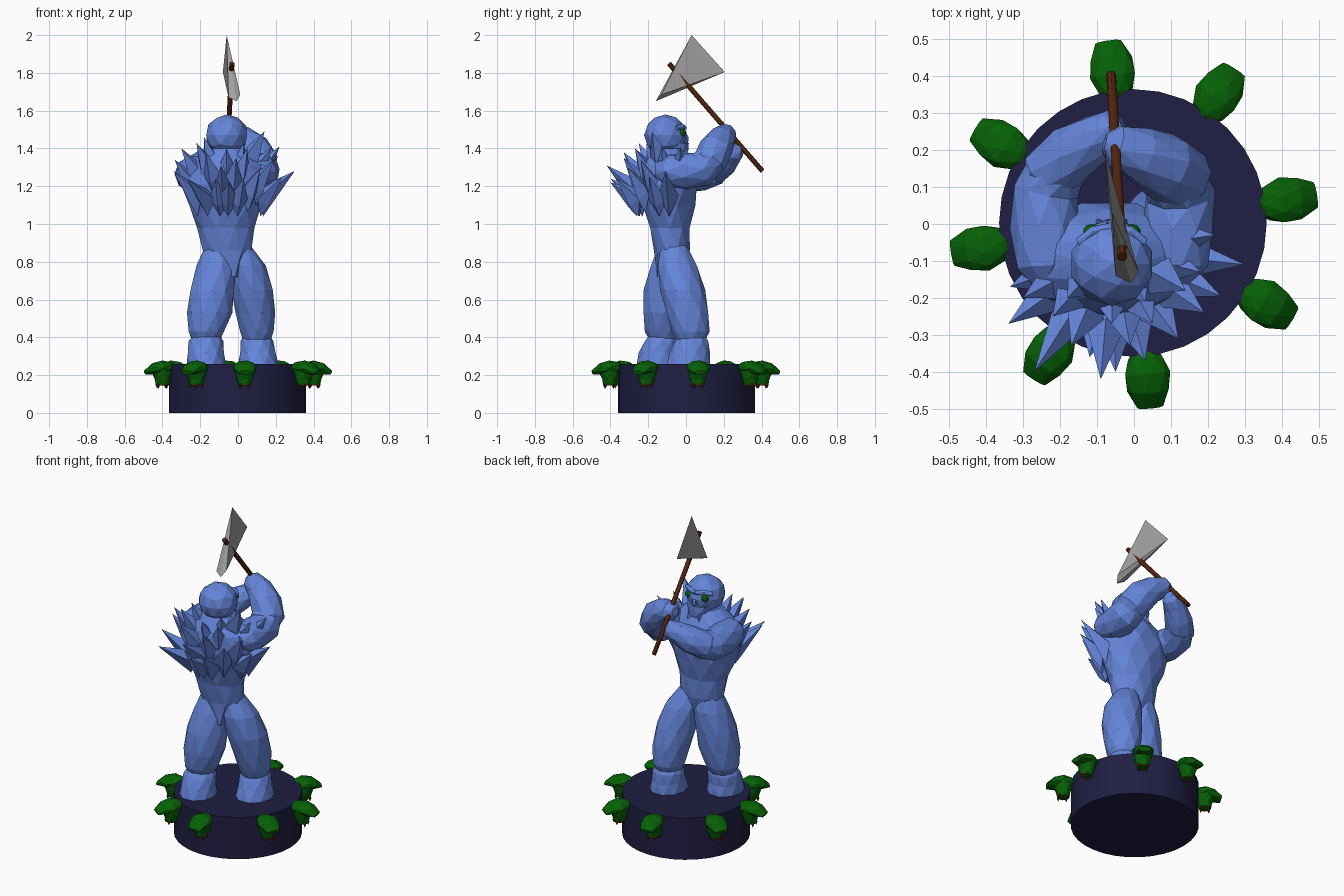
import bpy, bmesh, math
from mathutils import Vector as V, Matrix


def material(name, color):
    m = bpy.data.materials.new(name)
    m.diffuse_color = (*color, 1)
    return m


BLUE = material("blue_hide", (0.13, 0.235, 0.70))
NAVY = material("navy_stone", (0.014, 0.013, 0.056))
GREEN = material("dark_green", (0.002, 0.12, 0.002))
BROWN = material("brown_wood", (0.085, 0.018, 0.004))
STEEL = material("grey_steel", (0.35, 0.35, 0.35))
RED = material("dark_red", (0.30, 0.004, 0.004))


def finish(bm, name, mat):
    bmesh.ops.recalc_face_normals(bm, faces=bm.faces)
    me = bpy.data.meshes.new(name)
    bm.to_mesh(me)
    bm.free()
    me.materials.append(mat)
    ob = bpy.data.objects.new(name, me)
    bpy.context.collection.objects.link(ob)
    return ob


def loft(name, rings, mat, sides=9, flat=True):
    """Skin rings of (x, y, z, rx, ry); level rings, or square to the path."""
    bm = bmesh.new()
    pts = [V(r[:3]) for r in rings]
    loops = []
    for i, r in enumerate(rings):
        d = pts[min(i + 1, len(pts) - 1)] - pts[max(i - 1, 0)]
        rot = Matrix() if flat else d.to_track_quat('Z', 'Y').to_matrix().to_4x4()
        loop = []
        for k in range(sides):
            a = math.tau * (k + 0.5 * (i % 2)) / sides
            loop.append(bm.verts.new(pts[i] + rot @ V((r[3] * math.cos(a), r[4] * math.sin(a), 0))))
        loops.append(loop)
    for i in range(len(loops) - 1):
        a, b = loops[i], loops[i + 1]
        for k in range(sides):
            n = (k + 1) % sides
            if i % 2 == 0:
                bm.faces.new((a[k], a[n], b[k]))
                bm.faces.new((a[n], b[n], b[k]))
            else:
                bm.faces.new((a[k], a[n], b[n]))
                bm.faces.new((a[k], b[n], b[k]))
    bm.faces.new(loops[0][::-1])
    bm.faces.new(loops[-1])
    return finish(bm, name, mat)


def limb(name, pts, mat=BLUE, sides=9):
    return loft(name, [(*p[:4], p[3]) for p in pts], mat, sides, flat=False)


def ball(name, c, s, mat=BLUE, sub=2):
    bm = bmesh.new()
    bmesh.ops.create_icosphere(bm, subdivisions=sub, radius=1)
    for v in bm.verts:
        v.co = V((v.co.x * s[0], v.co.y * s[1], v.co.z * s[2])) + V(c)
    return finish(bm, name, mat)


def hull(name, points, mat):
    bm = bmesh.new()
    for p in points:
        bm.verts.new(p)
    bmesh.ops.convex_hull(bm, input=bm.verts)
    return finish(bm, name, mat)


def spike(name, tail, mid, tip, r, mat=BLUE):
    """Four sided shard with a pointed tail."""
    tail, mid, tip = V(tail), V(mid), V(tip)
    q = (tip - mid).to_track_quat('Z', 'Y')
    ring = [mid + q @ V(o) for o in ((r, 0, 0), (0, r, 0), (-r, 0, 0), (0, -r, 0))]
    return hull(name, [tail, tip] + ring, mat)


# Round plinth
bm = bmesh.new()
bmesh.ops.create_cone(bm, cap_ends=True, segments=32, radius1=0.362, radius2=0.362,
                      depth=0.26, matrix=Matrix.Translation((-0.003, 0.003, 0.13)))
plinth = finish(bm, "plinth", NAVY)
bpy.context.view_layer.objects.active = plinth
plinth.select_set(True)
bpy.ops.object.shade_smooth_by_angle(angle=math.radians(30))

# Eight beast heads around the plinth, built along +x and turned into place
for angle in (9, 57, 98, 149, 189, 237, 275, 329):
    parts = [
        loft("beast_skull", [(0.345, 0, 0.235, 0.035, 0.022), (0.365, 0, 0.24, 0.048, 0.03),
                             (0.405, 0, 0.242, 0.063, 0.036), (0.45, 0, 0.232, 0.058, 0.032),
                             (0.497, 0, 0.213, 0.036, 0.012)], GREEN, 9, flat=False),
        loft("beast_jaw", [(0.405, 0, 0.145, 0.035, 0.032), (0.405, 0, 0.18, 0.042, 0.046),
                           (0.41, 0, 0.23, 0.06, 0.055)], GREEN, 8)]
    for x, y in ((0.385, 0.022), (0.385, -0.022), (0.43, 0.022), (0.43, -0.022)):
        parts.append(spike("beast_fang", (x, y, 0.165), (x, y, 0.148), (x, y, 0.128), 0.009, RED))
    for p in parts:
        p.data.transform(Matrix.Rotation(math.radians(angle), 4, 'Z'))

# Legs: calf and thigh for each side
loft("left_calf", [(-0.168, -0.15, 0.25, 0.105, 0.118), (-0.17, -0.145, 0.32, 0.10, 0.105),
                   (-0.17, -0.13, 0.38, 0.092, 0.092), (-0.165, -0.12, 0.43, 0.06, 0.06)], BLUE, 10)
loft("left_thigh", [(-0.17, -0.12, 0.375, 0.07, 0.07), (-0.168, -0.12, 0.43, 0.098, 0.098),
                    (-0.15, -0.115, 0.53, 0.12, 0.115), (-0.137, -0.105, 0.65, 0.12, 0.12),
                    (-0.115, -0.085, 0.78, 0.105, 0.105), (-0.11, -0.075, 0.885, 0.065, 0.07)], BLUE, 10)
loft("right_calf", [(0.108, 0.012, 0.25, 0.108, 0.122), (0.105, 0.02, 0.32, 0.098, 0.107),
                    (0.10, 0.03, 0.38, 0.087, 0.092), (0.10, 0.03, 0.43, 0.06, 0.06)], BLUE, 10)
loft("right_thigh", [(0.10, 0.025, 0.375, 0.07, 0.075), (0.10, 0.025, 0.43, 0.093, 0.10),
                     (0.092, 0.008, 0.53, 0.105, 0.115), (0.075, -0.018, 0.65, 0.115, 0.12),
                     (0.042, -0.045, 0.78, 0.105, 0.108), (0.005, -0.065, 0.885, 0.065, 0.07)], BLUE, 10)

# Torso with its tapering base
loft("torso", [(-0.025, -0.085, 0.72, 0.03, 0.07), (-0.058, -0.075, 0.86, 0.135, 0.095),
               (-0.065, -0.085, 0.98, 0.152, 0.11), (-0.068, -0.09, 1.10, 0.20, 0.14),
               (-0.068, -0.095, 1.21, 0.235, 0.16), (-0.065, -0.10, 1.31, 0.215, 0.14),
               (-0.06, -0.10, 1.40, 0.10, 0.09)], BLUE, 10)

# Head with brow, nose, jaw, eyes and beard
ball("head", (-0.06, -0.108, 1.47), (0.114, 0.114, 0.11), sub=2)
loft("jaw", [(-0.06, -0.03, 1.335, 0.03, 0.035), (-0.06, -0.045, 1.37, 0.06, 0.06),
             (-0.06, -0.06, 1.43, 0.085, 0.075)], BLUE, 8)
ball("nose", (-0.06, 0.0, 1.45), (0.018, 0.016, 0.028), sub=1)
for s in (-1, 1):
    ball("eye", (-0.06 + s * 0.056, -0.022, 1.482), (0.022, 0.022, 0.022), GREEN, 2)
    limb("brow", [(-0.06, -0.01, 1.508, 0.014), (-0.06 + s * 0.05, -0.02, 1.516, 0.016),
                  (-0.06 + s * 0.09, -0.05, 1.508, 0.012)], sides=6)
    spike("beard_tuft", (-0.06 + s * 0.03, -0.03, 1.41), (-0.06 + s * 0.03, -0.005, 1.38),
          (-0.06 + s * 0.04, 0.015, 1.33), 0.02)

# Arms bent forward to grip the shaft
limb("left_arm", [(-0.235, -0.17, 1.28, 0.04), (-0.235, -0.12, 1.275, 0.085), (-0.24, -0.01, 1.265, 0.096),
                  (-0.24, 0.09, 1.265, 0.09), (-0.20, 0.165, 1.29, 0.08)])
limb("left_forearm", [(-0.255, 0.09, 1.26, 0.05), (-0.228, 0.135, 1.28, 0.082), (-0.168, 0.19, 1.32, 0.08),
                      (-0.10, 0.235, 1.365, 0.064), (-0.05, 0.262, 1.39, 0.05), (-0.03, 0.27, 1.395, 0.025)])
limb("right_arm", [(0.11, -0.16, 1.28, 0.04), (0.115, -0.11, 1.28, 0.085), (0.12, -0.01, 1.28, 0.098),
                   (0.125, 0.08, 1.29, 0.095), (0.105, 0.14, 1.35, 0.085)])
limb("right_forearm", [(0.15, 0.09, 1.28, 0.05), (0.13, 0.12, 1.32, 0.09), (0.08, 0.158, 1.395, 0.092),
                       (0.015, 0.19, 1.45, 0.074), (-0.05, 0.212, 1.475, 0.058), (-0.08, 0.22, 1.48, 0.025)])

# Mane of shards over back and shoulders
tips = [(0.30, -0.11, 1.28), (0.235, -0.195, 1.25), (0.22, -0.03, 1.41), (0.18, -0.13, 1.41),
        (0.19, -0.24, 1.34), (0.12, -0.31, 1.30), (0.14, -0.18, 1.49), (0.05, -0.27, 1.40),
        (-0.01, -0.33, 1.35), (-0.05, -0.40, 1.22), (-0.09, -0.42, 1.31), (-0.12, -0.36, 1.24),
        (-0.06, -0.27, 1.40), (-0.17, -0.33, 1.38), (-0.27, -0.40, 1.24), (-0.22, -0.25, 1.43),
        (-0.34, -0.27, 1.28), (-0.30, -0.20, 1.40), (-0.335, -0.17, 1.34), (-0.18, -0.20, 1.46),
        (0.03, -0.37, 1.24), (0.03, -0.21, 1.43)]
mid_body = V((-0.06, -0.07, 0))
for t in tips:
    t = V(t)
    d = V((t.x, t.y, 0)) - mid_body
    base = mid_body + d * min(0.64, 0.2 / d.length)
    spike("mane_shard", base * 0.96 + V((0, 0, max(1.04, t.z - 0.24))),
          base + V((0, 0, max(1.13, t.z - 0.13))), t, 0.055)

# Axe: round shaft and a wedge blade
limb("axe_shaft", [(-0.062, 0.405, 1.28, 0.013), (-0.032, -0.09, 1.85, 0.014)], BROWN, 8)
hull("axe_blade", [(-0.06, 0.03, 2.0), (-0.08, 0.205, 1.805),
                   (-0.05, -0.14, 1.67), (0.012, -0.13, 1.685), (-0.008, -0.16, 1.65)], STEEL)
